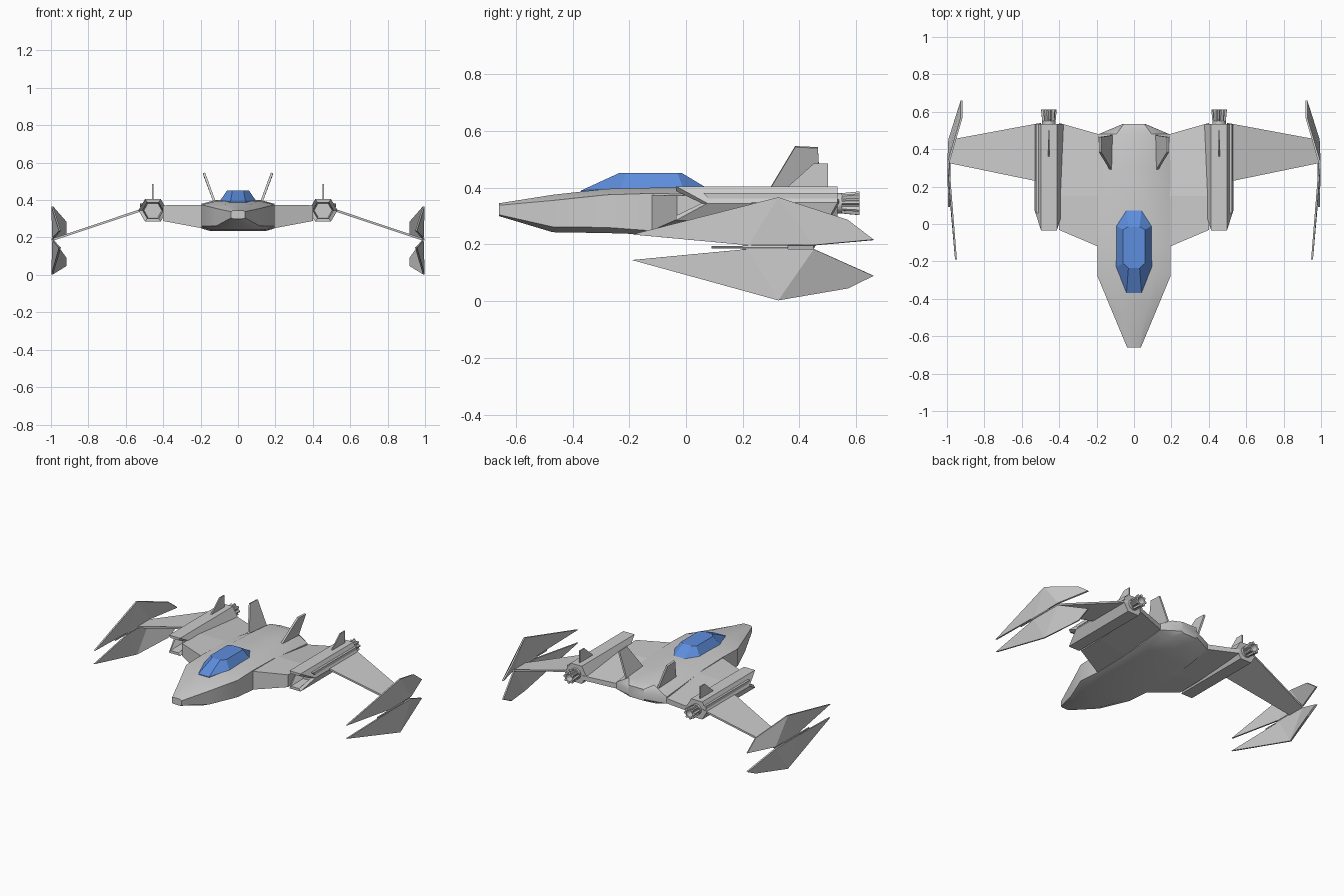
import bpy, bmesh, math
from mathutils import Vector

if "Cube" in bpy.data.objects:
    bpy.data.objects.remove(bpy.data.objects["Cube"])


def make(name, verts, faces, mirror=True, smooth=None, thick=0):
    bm = bmesh.new()
    vs = [bm.verts.new(v) for v in verts]
    for f in faces:
        bm.faces.new([vs[i] for i in f])
    bmesh.ops.recalc_face_normals(bm, faces=bm.faces[:])
    me = bpy.data.meshes.new(name)
    bm.to_mesh(me)
    bm.free()
    ob = bpy.data.objects.new(name, me)
    bpy.context.collection.objects.link(ob)
    if thick:
        s = ob.modifiers.new("Thickness", 'SOLIDIFY')
        s.thickness = thick
        s.offset = 0
    if mirror:
        ob.modifiers.new("Mirror", 'MIRROR')
    if smooth:
        bpy.context.view_layer.objects.active = ob
        ob.select_set(True)
        bpy.ops.object.shade_smooth_by_angle(angle=math.radians(smooth))
        ob.select_set(False)
    return ob


def loft(name, rings, **kw):
    """Skin equal-length rings and cap both ends."""
    n = len(rings[0])
    verts = [p for r in rings for p in r]
    faces = [(k*n + i, k*n + (i+1) % n, (k+1)*n + (i+1) % n, (k+1)*n + i)
             for k in range(len(rings) - 1) for i in range(n)]
    faces += [tuple(range(n)), tuple(range(len(verts) - n, len(verts)))]
    return make(name, verts, faces, **kw)


def plate(name, outline, offset):
    """Flat polygon given thickness along the offset vector."""
    o = Vector(offset) / 2
    return loft(name, [[Vector(p) - o for p in outline], [Vector(p) + o for p in outline]])


# Fuselage: y, bottom half-width, bottom z, side half-width, side z low/high, top half-width, top z
stations = [
    (-.66, .025, .300, .037, .305, .338, .025, .345),
    (-.47, .070, .243, .116, .262, .355, .065, .375),
    (-.28, .140, .240, .195, .260, .375, .110, .396),
    (-.12, .150, .235, .195, .248, .380, .120, .400),
    (.10, .150, .235, .195, .250, .375, .115, .400),
    (.30, .140, .250, .195, .262, .355, .105, .400),
    (.48, .110, .270, .190, .290, .335, .095, .392),
    (.535, .050, .295, .060, .305, .345, .055, .372)]
rings = []
for y, b, zb, s, z1, z2, t, zt in stations:
    half = [(b, zb), (s, z1), (s, z2), (t, zt)]
    rings.append([(x, y, z) for x, z in half] + [(-x, y, z) for x, z in reversed(half)])
loft("fuselage", rings, mirror=False, smooth=40)

# Canopy
base = [(.04, -.37), (.095, -.23), (.095, -.01), (.04, .075)]
top = [(.03, -.235), (.058, -.21), (.058, -.03), (.03, -.015)]


def both(pts, z):
    return [(x, y, z) for x, y in pts] + [(-x, y, z) for x, y in reversed(pts)]


canopy = loft("canopy", [both(base, .385), both(base, .398), both(top, .452)], mirror=False)
for v in canopy.data.vertices:            # nose of the glass meets the sloping deck
    if v.co.y < -.3 and v.co.z < .41:
        v.co.z -= .008
blue = bpy.data.materials.new("canopy_blue")
blue.diffuse_color = (.11, .27, .72, 1)
blue.use_nodes = True
blue.node_tree.nodes["Principled BSDF"].inputs["Base Color"].default_value = blue.diffuse_color
canopy.data.materials.append(blue)

# Inner wing: thick leading edge, thin trailing edge
root = [(.17, -.13, .245), (.17, .15, .250), (.17, .475, .29),
        (.17, .475, .325), (.17, .15, .372), (.17, -.13, .375)]
tip = [(.40, -.032, .288), (.40, .15, .290), (.40, .54, .315),
       (.40, .54, .345), (.40, .15, .372), (.40, -.032, .372)]
loft("inner_wing", [root, tip])

# Engine nacelle: hexagonal tube with swept-back intake
NX, NZ = .455, .345
hexa = [(.077, 0), (.042, .06), (-.042, .06), (-.077, 0), (-.042, -.06), (.042, -.06)]


def hex_ring(y, scale=1, sweep=0):
    return [(NX + x*scale, y + (sweep if z == 0 else 0), NZ + z*scale) for x, z in hexa]


loft("engine_nacelle", [hex_ring(.535), hex_ring(-.035, 1, .11), hex_ring(-.035, .72, .09),
                        hex_ring(.09, .62, .02)])

# Raised rail along the nacelle flank
plate("nacelle_rail", [(.515, .08, .362), (.515, .535, .362), (.515, .535, .382), (.515, .06, .382)],
      (.02, 0, 0))


# Fluted exhaust nozzle with recessed end
def flute(y, r_out, r_in):
    return [(NX + (r_in if i % 4 > 1 else r_out) * math.cos(i * math.tau / 32),
             y, NZ + (r_in if i % 4 > 1 else r_out) * math.sin(i * math.tau / 32)) for i in range(32)]


loft("exhaust_nozzle", [flute(.52, .036, .036), flute(.55, .036, .036), flute(.55, .036, .028),
                        flute(.612, .042, .032), flute(.612, .024, .024), flute(.57, .02, .02)])

# Small fin on top of each nacelle
plate("nacelle_fin", [(NX, .355, .40), (NX, .45, .485), (NX, .50, .485), (NX, .50, .40)], (.008, 0, 0))

# Canted tail fins
plate("tail_fin", [(.118, .28, .37), (.182, .385, .545), (.182, .465, .541), (.118, .475, .37)],
      (.012, 0, -.004))

# Drooping outer wing
plate("outer_wing", [(.50, .225, .352), (.985, .325, .19), (.985, .45, .19), (.50, .54, .352)],
      (.003, 0, .012))

# Bent wingtip blades, upper and lower
bends = [(0, 1, 3), (1, 2, 3), (3, 2, 4, 5)]
make("upper_tip_blade", [(.952, -.19, .235), (.988, .22, .197), (.988, .45, .197),
                         (.993, .325, .366), (.922, .66, .216), (.922, .568, .286)], bends, thick=.01)
make("lower_tip_blade", [(.952, -.19, .145), (.988, .22, .184), (.988, .45, .184),
                         (.993, .325, .003), (.922, .66, .09), (.922, .57, .046)], bends, thick=.01)

# Wingtip gun barrels
barrel = []
for y, r in [(.09, .005), (.20, .005), (.20, .008), (.36, .008)]:
    barrel.append([(.99 + r*math.cos(a*math.tau/8), y, .19 + r*math.sin(a*math.tau/8)) for a in range(8)])
loft("tip_gun", barrel)
